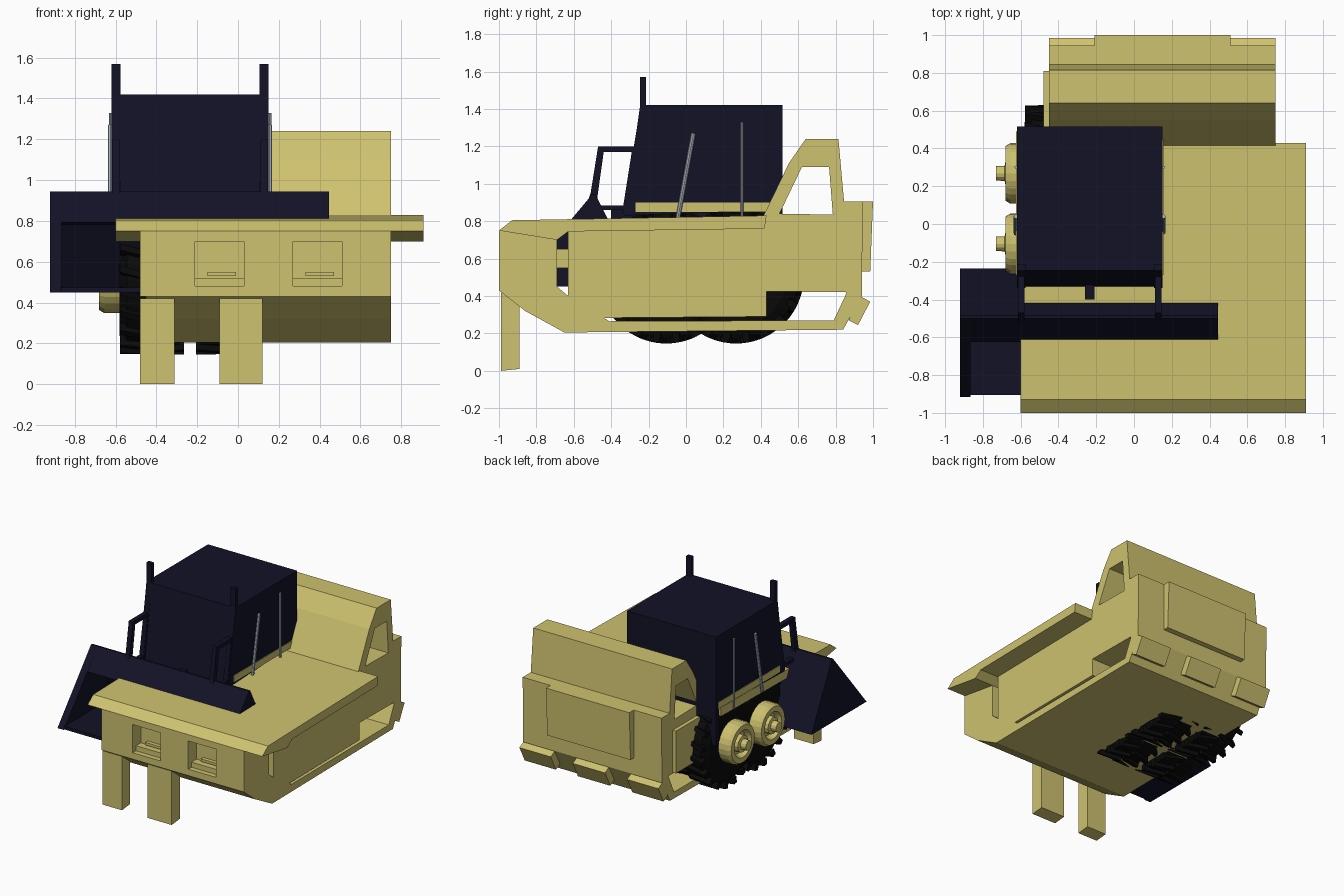
import bpy, math
from mathutils import Vector

if "Cube" in bpy.data.objects:
    bpy.data.objects.remove(bpy.data.objects["Cube"])


def material(name, rgb):
    m = bpy.data.materials.new(name)
    m.diffuse_color = (*rgb, 1)
    m.use_nodes = True
    m.node_tree.nodes["Principled BSDF"].inputs["Base Color"].default_value = m.diffuse_color
    return m


YELLOW = material("sand_paint", (0.62, 0.54, 0.16))
NAVY = material("navy_paint", (0.006, 0.006, 0.02))
RUBBER = material("rubber", (0.003, 0.003, 0.003))
STEEL = material("steel", (0.4, 0.45, 0.5))


def mesh_object(name, verts, faces, mat):
    me = bpy.data.meshes.new(name)
    me.from_pydata(verts, [], faces)
    me.materials.append(mat)
    ob = bpy.data.objects.new(name, me)
    bpy.context.collection.objects.link(ob)
    bpy.context.view_layer.objects.active = ob
    for o in bpy.context.selected_objects:
        o.select_set(False)
    ob.select_set(True)
    bpy.ops.object.mode_set(mode='EDIT')
    bpy.ops.mesh.select_all(action='SELECT')
    bpy.ops.mesh.normals_make_consistent(inside=False)
    bpy.ops.object.mode_set(mode='OBJECT')
    return ob


def prism(name, profile, x0, x1, mat):
    """Extrude a (y, z) profile from x0 to x1."""
    n = len(profile)
    verts = [(x, y, z) for x in (x0, x1) for y, z in profile]
    faces = [tuple(range(n)), tuple(range(n, 2 * n))]
    faces += [(i, (i + 1) % n, n + (i + 1) % n, n + i) for i in range(n)]
    return mesh_object(name, verts, faces, mat)


def box(name, x0, x1, y0, y1, z0, z1, mat):
    return prism(name, [(y0, z0), (y1, z0), (y1, z1), (y0, z1)], x0, x1, mat)


def lathe(name, rings, cy, cz, sides, mat):
    """Stack (x, radius) rings around an axis along x."""
    verts, faces = [], []
    for x, r in rings:
        for i in range(sides):
            a = math.tau * i / sides
            verts.append((x, cy + r * math.cos(a), cz + r * math.sin(a)))
    for k in range(len(rings) - 1):
        for i in range(sides):
            j = (i + 1) % sides
            faces.append((k * sides + i, k * sides + j, (k + 1) * sides + j, (k + 1) * sides + i))
    faces += [tuple(range(sides)), tuple(range((len(rings) - 1) * sides, len(rings) * sides))]
    return mesh_object(name, verts, faces, mat)


def cut(ob, cutter):
    mod = ob.modifiers.new("cut", 'BOOLEAN')
    mod.operation, mod.solver, mod.object = 'DIFFERENCE', 'EXACT', cutter
    bpy.context.view_layer.objects.active = ob
    bpy.ops.object.modifier_apply(modifier=mod.name)
    bpy.data.objects.remove(cutter)


def strut(name, p, q, r, mat):
    p, q = Vector(p), Vector(q)
    bpy.ops.mesh.primitive_cylinder_add(vertices=8, radius=r, depth=(q - p).length, location=(p + q) / 2)
    ob = bpy.context.object
    ob.name = name
    ob.rotation_mode = 'QUATERNION'
    ob.rotation_quaternion = (q - p).to_track_quat('Z', 'Y')
    ob.data.materials.append(mat)


# Main hull with raised rear cabin
hull = prism("hull", [(-1, .75), (-1, .43), (-.86, .32), (-.65, .205), (.84, .22), (.94, .40),
                      (.945, .905), (.845, .905), (.815, 1.24), (.64, 1.24), (.55, 1.11),
                      (.40, .80), (-.93, .79)], -.45, .75, YELLOW)
# Cabin side windows, lower slit with wheel opening, slot behind the nose
cut(hull, prism("c", [(.50, .84), (.62, 1.09), (.765, 1.09), (.785, .835)], -1, 1.2, YELLOW))
cut(hull, prism("c", [(-.44, .283), (.43, .29), (.43, .425), (.86, .42), (.79, .27), (-.41, .265)],
                -1, 1.2, YELLOW))
cut(hull, prism("c", [(-.69, .70), (-.63, .745), (-.63, .40), (-.69, .45)], -1, 1.2, YELLOW))
# Headlight pockets with small ledges
for x in (-.21, .27):
    cut(hull, box("c", x, x + .24, -1.1, -.90, .48, .70, YELLOW))
    box("headlight_ledge", x, x + .24, -.96, -.89, .48, .52, YELLOW)
    box("headlight_bar", x + .06, x + .20, -.93, -.89, .53, .55, YELLOW)
box("nose_brace", -.2, .5, -.70, -.62, .55, .65, YELLOW)

# Overhanging deck slab
prism("deck", [(-1, .75), (-.93, .805), (.43, .83), (.42, .76), (-.63, .745), (-.69, .70)],
      -.60, .91, YELLOW)
# Left flank skin, tailgate and bumper blocks
prism("left_flank", [(-1, .75), (-1, .43), (-.70, .44), (-.70, .71)], -.48, -.45, YELLOW)
prism("left_rear_flank", [(.43, .76), (.43, .43), (.81, .43), (.81, .76)], -.48, -.45, YELLOW)
prism("tailgate", [(.93, .905), (1, .905), (.985, .53), (.93, .53)], -.21, .51, YELLOW)
for x0, x1 in ((-.45, -.18), (.01, .29), (.48, .75)):
    prism("bumper_block", [(.93, .40), (.985, .37), (.92, .245), (.87, .27)], x0, x1, YELLOW)
# Front legs
for x0, x1 in ((-.48, -.31), (-.09, .12)):
    prism("front_leg", [(-.99, 0), (-.89, .01), (-.89, .42), (-.99, .42)], x0, x1, YELLOW)

# Loader cab: upper box, rear wall, lower chassis
CX = -.235
prism("loader_cab", [(-.245, 1.42), (.515, 1.42), (.515, .86), (-.33, .83)], -.62, .15, NAVY)
box("loader_rear_wall", -.62, .15, .475, .515, .57, .87, NAVY)
box("loader_chassis", -.26, -.21, -.4, .48, .30, .87, NAVY)

# Parts mirrored on both sides of the loader
for s in (-1, 1):
    def X(d):
        return CX + s * d
    prism("cab_post", [(-.245, 1.57), (-.215, 1.57), (-.215, 1.2), (-.30, .84), (-.34, .84), (-.245, 1.40)],
          X(.34), X(.385), NAVY)
    arm = prism("front_guard", [(-.27, 1.20), (-.47, 1.20), (-.51, .95), (-.54, .86), (-.33, .86)],
                X(.345), X(.38), NAVY)
    cut(arm, prism("c", [(-.29, 1.17), (-.44, 1.17), (-.48, .885), (-.335, .885)], -1, 1, NAVY))
    box("side_stripe", X(.38), X(.39), -.27, .49, .85, .90, YELLOW)
    strut("rear_strut", (X(.39), .30, 1.33), (X(.39), .30, .78), .008, STEEL)
    strut("front_strut", (X(.39), .04, 1.27), (X(.39), -.05, .78), .012, STEEL)

    # Wheels: treaded tyre, rim and axle cap
    for cy in (-.105, .268):
        cz = .508
        lathe("tyre", [(X(.025), .28), (X(.05), .335), (X(.31), .335), (X(.345), .27)], cy, cz, 32, RUBBER)
        verts, faces = [], []
        for k in range(20):
            for half in (0, 1):
                a0 = math.tau * (k + .5 * half) / 20
                d0, d1 = ((.03, .19), (.342, .18))[half]
                b = len(verts)
                for d, shift in ((d0, 0), (d1, .12)):
                    for r, da in ((.31, -.06), (.31, .06), (.362, .045), (.362, -.045)):
                        a = a0 + shift + da
                        verts.append((X(d), cy + r * math.cos(a), cz + r * math.sin(a)))
                faces += [(b, b + 1, b + 2, b + 3), (b + 4, b + 5, b + 6, b + 7)]
                faces += [(b + i, b + (i + 1) % 4, b + 4 + (i + 1) % 4, b + 4 + i) for i in range(4)]
        mesh_object("tyre_lugs", verts, faces, RUBBER)
        lathe("wheel_rim", [(X(.33), .16), (X(.42), .16), (X(.445), .145), (X(.445), .105), (X(.405), .085)],
              cy, cz, 24, YELLOW)
        lathe("axle_cap", [(X(.40), .065), (X(.445), .065), (X(.45), .04), (X(.495), .038)], cy, cz, 12, YELLOW)

# Bucket: open front between two triangular cheeks
for x0, x1 in ((-.92, -.865), (.39, .445)):
    prism("bucket_cheek", [(-.915, .45), (-.50, .945), (-.485, .945), (-.235, .45)], x0, x1, NAVY)
prism("bucket_back", [(-.485, .945), (-.235, .45), (-.29, .45), (-.52, .90)], -.87, .40, NAVY)
box("bucket_floor", -.87, .40, -.905, -.25, .45, .475, NAVY)
prism("bucket_lip", [(-.485, .945), (-.50, .945), (-.625, .795), (-.60, .78), (-.49, .90)], -.87, .40, NAVY)
